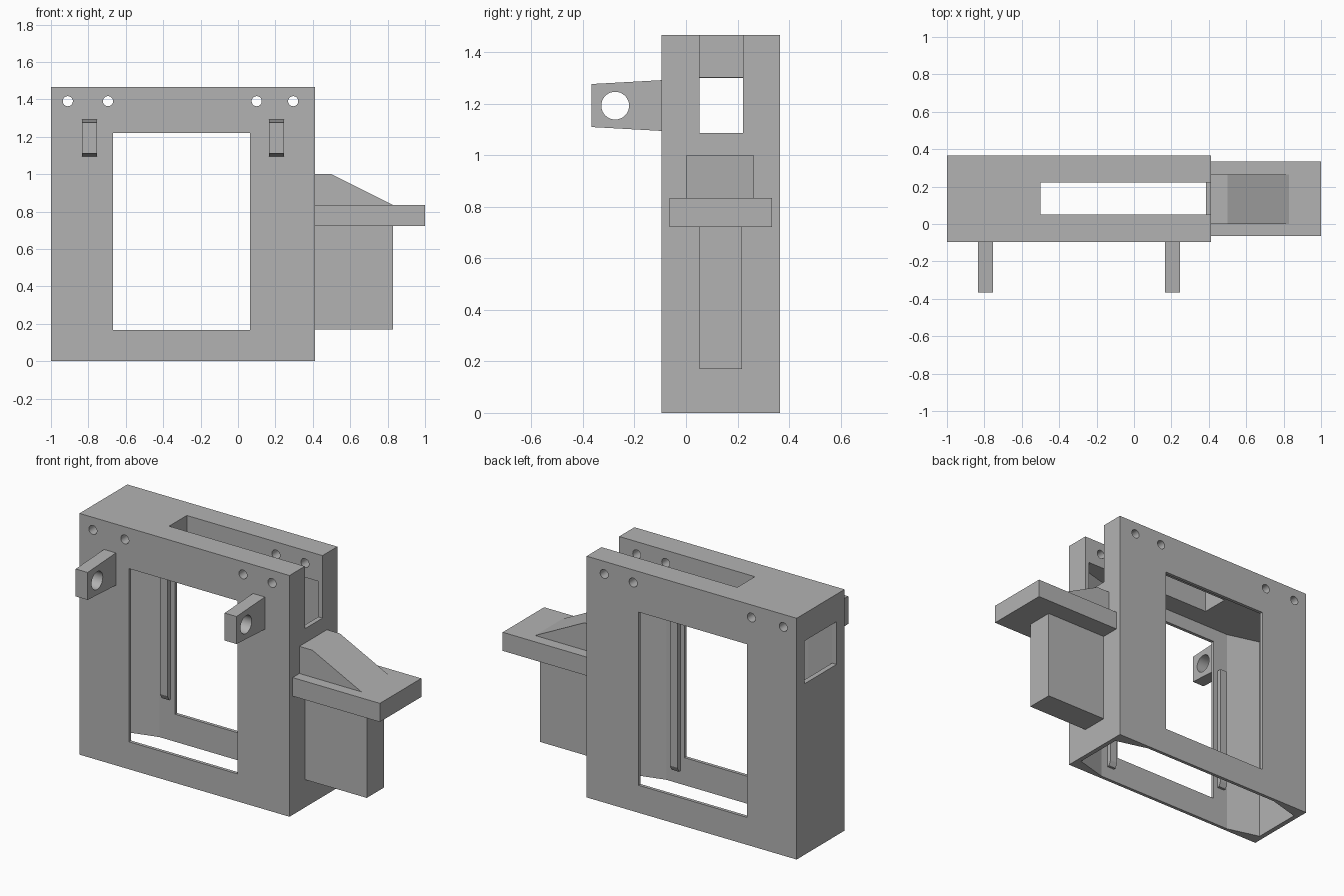
import bpy
import bmesh
import math
from mathutils import Vector

default = bpy.data.objects.get("Cube")
if default:
    bpy.data.objects.remove(default, do_unlink=True)

grey = bpy.data.materials.new("plain grey")
grey.use_nodes = True
colour = (0.45, 0.45, 0.45, 1)
grey.diffuse_color = colour
grey.node_tree.nodes["Principled BSDF"].inputs["Base Color"].default_value = colour


def prism(name, points, axis, low, high):
    """Extrude a flat outline along one axis; outline uses the other two axes in order."""
    bm = bmesh.new()

    def place(p):
        co = list(p)
        co.insert("xyz".index(axis), low)
        return bm.verts.new(co)

    face = bm.faces.new([place(p) for p in points])
    shift = Vector([high - low if a == axis else 0 for a in "xyz"])
    grown = bmesh.ops.extrude_face_region(bm, geom=[face])["geom"]
    bmesh.ops.translate(bm, vec=shift, verts=[v for v in grown if isinstance(v, bmesh.types.BMVert)])
    bmesh.ops.recalc_face_normals(bm, faces=bm.faces)
    mesh = bpy.data.meshes.new(name)
    bm.to_mesh(mesh)
    bm.free()
    mesh.materials.append(grey)
    obj = bpy.data.objects.new(name, mesh)
    bpy.context.collection.objects.link(obj)
    return obj


def box(name, x, y, z):
    return prism(name, [(x[0], y[0]), (x[1], y[0]), (x[1], y[1]), (x[0], y[1])], "z", *z)


def disc(name, centre, radius, axis, low, high, sides=32):
    ring = [(centre[0] + radius * math.cos(math.tau * i / sides),
             centre[1] + radius * math.sin(math.tau * i / sides)) for i in range(sides)]
    return prism(name, ring, axis, low, high)


def cut(obj, cutters):
    """Subtract every cutter, bake the result and drop the cutters."""
    for cutter in cutters:
        cutter.hide_render = True
        mod = obj.modifiers.new("cut", "BOOLEAN")
        mod.operation = "DIFFERENCE"
        mod.solver = "EXACT"
        mod.object = cutter
    graph = bpy.context.evaluated_depsgraph_get()
    baked = bpy.data.meshes.new_from_object(obj.evaluated_get(graph))
    obj.modifiers.clear()
    obj.data = baked
    for cutter in cutters:
        bpy.data.objects.remove(cutter, do_unlink=True)


# Hollow housing, open at the bottom, with tapered cavity ends
FRONT, BACK = -0.095, 0.365
IN_FRONT, IN_BACK = -0.075, 0.345
housing = box("housing", (-1, 0.413), (FRONT, BACK), (0, 1.467))
cavity_outline = [(-0.97, -0.02), (-0.77, IN_FRONT), (0.185, IN_FRONT), (0.385, -0.02),
                  (0.385, 0.29), (0.185, IN_BACK), (-0.77, IN_BACK), (-0.97, 0.29)]
cutters = [
    prism("cavity_cutter", cavity_outline, "z", -0.1, 1.303),
    box("window_cutter", (-0.667, 0.063), (-0.3, 0.6), (0.167, 1.22)),
    box("top_slot_cutter", (-0.5, 0.6), (0.052, 0.222), (1.087, 1.7)),
    box("side_hole_cutter", (-1.2, -0.95), (-0.018, 0.288), (1.04, 1.3)),
]
for x in (-0.91, -0.695, 0.1, 0.295):
    cutters.append(disc("pin_hole_cutter", (x, 1.39), 0.027, "y", -0.3, 0.6))
cut(housing, cutters)

# Guide ribs on the inner front and back walls
for side, x, bottom in (("right", -0.72, 0.25), ("left", 0.115, 0.08)):
    for wall, y, inward in (("front", IN_FRONT, 0.03), ("back", IN_BACK, -0.03)):
        profile = [(y - inward / 3, bottom), (y + inward / 2, bottom),
                   (y + inward, bottom + 0.03), (y + inward, 1.03), (y - inward / 3, 1.03)]
        prism(f"{wall}_{side}_rib", profile, "x", x - 0.025, x + 0.025)

# Two tapered lugs with cross holes on the front
for side, x in (("right", -0.795), ("left", 0.207)):
    outline = [(-0.367, 1.11), (FRONT, 1.095), (FRONT, 1.292), (-0.367, 1.277)]
    lug = prism(f"{side}_lug", outline, "x", x - 0.04, x + 0.04)
    cut(lug, [disc("lug_hole_cutter", (-0.275, 1.193), 0.054, "x", x - 0.2, x + 0.2)])

# Side bracket: shelf, support below and sloped stop above
box("shelf", (0.413, 1), (-0.065, 0.333), (0.722, 0.835))
box("shelf_support", (0.413, 0.83), (0.052, 0.218), (0.17, 0.722))
prism("sloped_stop", [(0.413, 0.835), (0.83, 0.835), (0.5, 1), (0.413, 1)], "y", 0, 0.265)

# Smooth the round holes, keep every edge sharp
bpy.ops.object.select_all(action="DESELECT")
for obj in bpy.context.scene.objects:
    if obj.type == "MESH" and (obj.name == "housing" or obj.name.endswith("lug")):
        obj.select_set(True)
        bpy.context.view_layer.objects.active = obj
bpy.ops.object.shade_smooth_by_angle(angle=math.radians(14))
